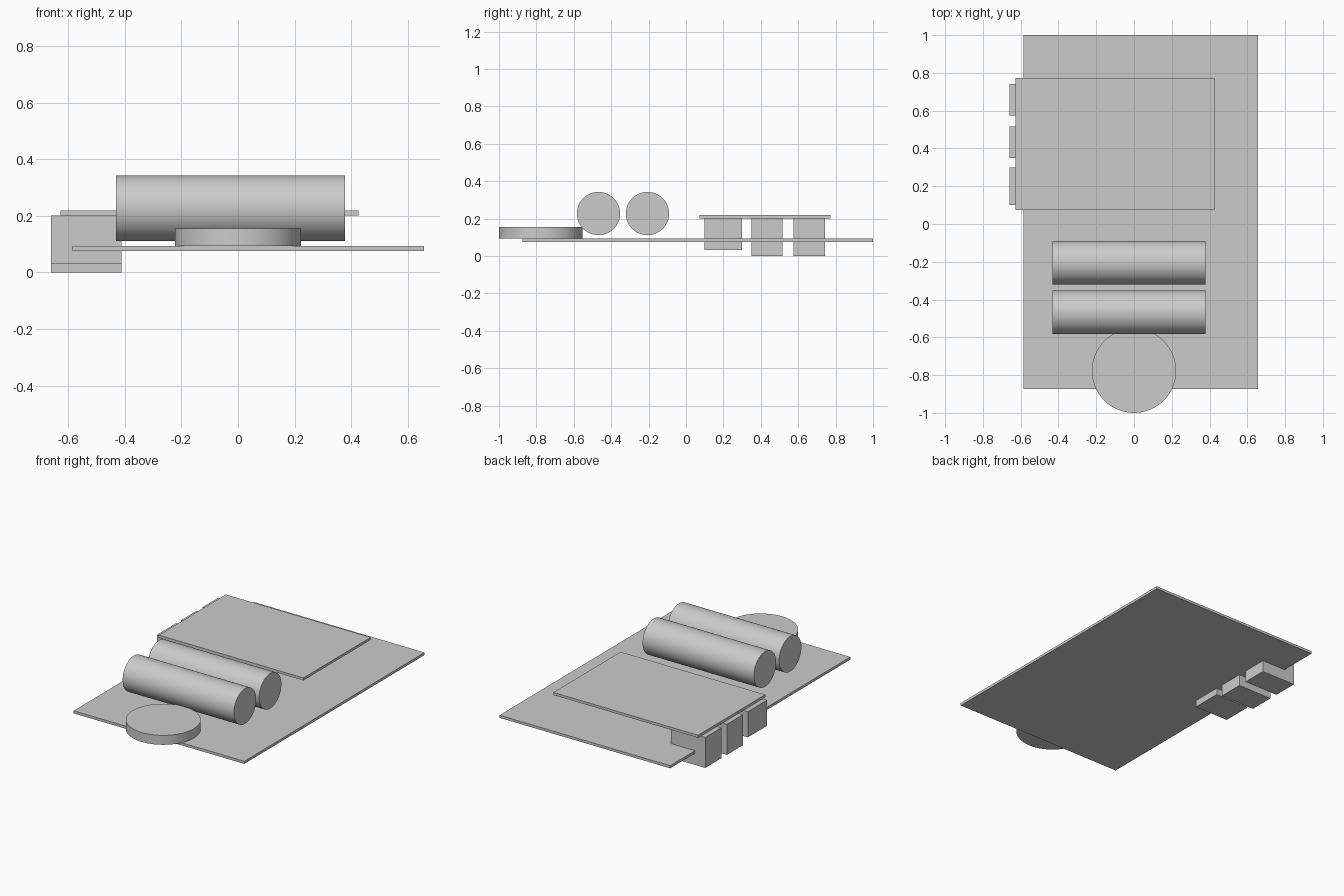
import bpy
from math import pi

cube = bpy.data.objects.get("Cube")
if cube:
    bpy.data.objects.remove(cube, do_unlink=True)

GREY = (0.6, 0.6, 0.6, 1)
grey = bpy.data.materials.new("light grey")
grey.use_nodes = True
grey.diffuse_color = GREY
grey.node_tree.nodes["Principled BSDF"].inputs["Base Color"].default_value = GREY


def box(name, x, y, z):
    """Box from (min, max) ranges."""
    spans = (x, y, z)
    bpy.ops.mesh.primitive_cube_add(size=1, location=[(a + b) / 2 for a, b in spans])
    ob = bpy.context.object
    ob.name = name
    ob.scale = [b - a for a, b in spans]
    bpy.ops.object.transform_apply(location=False, rotation=False, scale=True)
    ob.data.materials.append(grey)


def cylinder(name, radius, depth, location, rotation=(0, 0, 0)):
    bpy.ops.mesh.primitive_cylinder_add(vertices=96, radius=radius, depth=depth,
                                        location=location, rotation=rotation)
    ob = bpy.context.object
    ob.name = name
    bpy.ops.object.shade_smooth_by_angle(angle=pi / 6)
    ob.data.materials.append(grey)


# Flat plates
box("base_plate", (-0.585, 0.657), (-0.873, 1.0), (0.076, 0.093))
box("circuit_board", (-0.628, 0.425), (0.073, 0.772), (0.201, 0.218))

# Three connectors under the board's side edge
for name, y, bottom in (("network_port", (0.1, 0.3), 0.032),
                        ("front_double_port", (0.35, 0.517), 0),
                        ("rear_double_port", (0.575, 0.742), 0)):
    box(name, (-0.66, -0.412), y, (bottom, 0.201))

# Pair of battery cells lying across the plate
for name, y in (("front_cell", -0.468), ("rear_cell", -0.206)):
    cylinder(name, 0.1155, 0.81, (-0.026, y, 0.227), (0, pi / 2, 0))

# Round disc at the front edge
cylinder("front_disc", 0.223, 0.062, (0, -0.777, 0.124))
